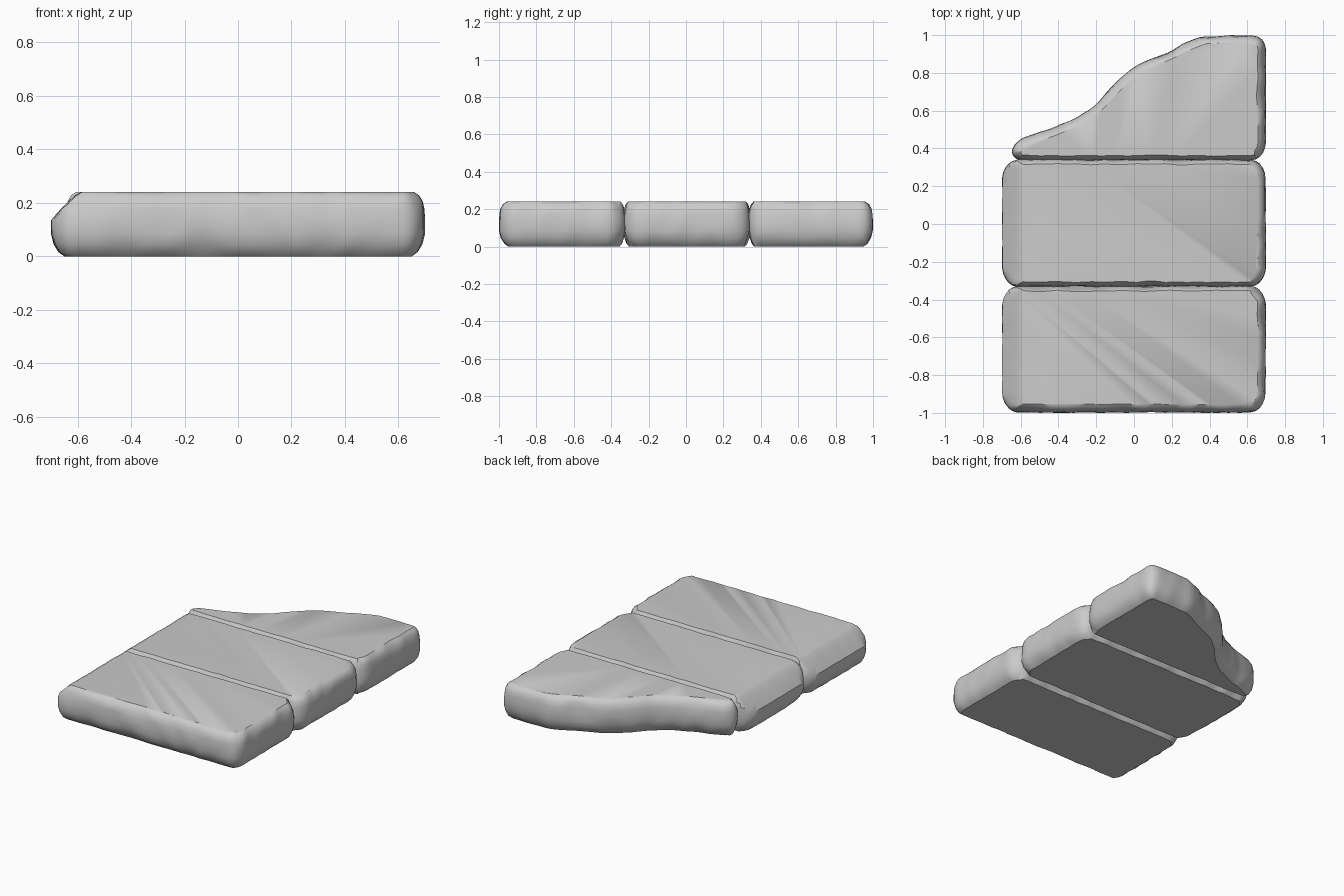
import bpy, bmesh
from mathutils import Vector, noise

if "Cube" in bpy.data.objects:
    bpy.data.objects.remove(bpy.data.objects["Cube"])

# Height levels of a stone: (z, inset from outline, left-hand chamfer, roughness)
LEVELS = [(0.004, 0.050, 0.05, 0.006), (0.016, 0.028, 0.025, 0.012),
          (0.045, 0.010, 0.005, 0.012), (0.085, 0.0, 0.0, 0.006),
          (0.135, 0.0, 0.0, 0.006), (0.175, 0.002, 0.035, 0.008),
          (0.205, 0.008, 0.065, 0.012), (0.228, 0.022, 0.09, 0.012),
          (0.241, 0.042, 0.115, 0.008)]


def resample(points, step=0.03, passes=2):
    """Even points along a closed outline, with softened corners."""
    pts = []
    for i, p in enumerate(points):
        a, b = Vector(p), Vector(points[(i + 1) % len(points)])
        n = max(1, round((b - a).length / step))
        pts += [a.lerp(b, k / n) for k in range(n)]
    for _ in range(passes):
        pts = [(pts[i - 1] + 2 * pts[i] + pts[(i + 1) % len(pts)]) / 4
               for i in range(len(pts))]
    return pts


def stone(name, outline, seams, chamfer_left, seed):
    """Loft worn rings up from a counter-clockwise outline."""
    pts = resample(outline)
    count = len(pts)
    bm = bmesh.new()
    rings = []
    for z, inset, chamfer, rough in LEVELS:
        ring = []
        for i, p in enumerate(pts):
            t = (pts[(i + 1) % count] - pts[i - 1]).normalized()
            inward = Vector((-t.y, t.x))
            at_seam = abs(t.x) > 0.9 and any(abs(p.y - s) < 0.04 for s in seams)
            wear = abs(noise.noise(Vector((p.x * 6, p.y * 6, z * 6 + seed)))) * rough * 1.8
            q = p + inward * (inset * (0.6 if at_seam else 1.0) + wear)
            if chamfer_left:
                q.x = max(q.x, -0.70 + chamfer + wear * 0.5)
            ring.append(bm.verts.new((q.x, q.y, z)))
        rings.append(ring)
    for low, high in zip(rings, rings[1:]):
        for i in range(count):
            j = (i + 1) % count
            bm.faces.new((low[i], low[j], high[j], high[i]))
    bm.faces.new(rings[-1])
    bm.faces.new(rings[0][::-1])
    # flatten the underside and keep the top level
    for v in rings[0]:
        v.co.z = 0.0
    bmesh.ops.remove_doubles(bm, verts=bm.verts, dist=0.0005)
    bmesh.ops.recalc_face_normals(bm, faces=bm.faces)
    mesh = bpy.data.meshes.new(name)
    bm.to_mesh(mesh)
    bm.free()
    obj = bpy.data.objects.new(name, mesh)
    bpy.context.collection.objects.link(obj)
    bpy.context.view_layer.objects.active = obj
    obj.select_set(True)
    bpy.ops.object.shade_smooth_by_angle(angle=0.6)
    obj.select_set(False)


def block(y0, y1, x0=-0.70, x1=0.70, cx=0.05, cy=0.07):
    """Rectangle with cut corners."""
    return [(x0 + cx, y0), (x1 - cx, y0), (x1, y0 + cy), (x1, y1 - cy),
            (x1 - cx, y1), (x0 + cx, y1), (x0, y1 - cy), (x0, y0 + cy)]


# Front and middle stones
stone("front_stone", block(-1.0, -0.325), [-0.325], True, 1.3)
stone("middle_stone", block(-0.335, 0.345), [-0.335, 0.345], True, 5.7)

# Broken back stone with the wavy diagonal edge
broken = [(-0.63, 0.335), (0.655, 0.335), (0.70, 0.40), (0.70, 0.96), (0.66, 1.0),
          (0.38, 1.0), (0.28, 0.97), (0.20, 0.92), (0.10, 0.88), (0.0, 0.835),
          (-0.10, 0.75), (-0.20, 0.635), (-0.30, 0.565), (-0.45, 0.505),
          (-0.61, 0.45), (-0.66, 0.385)]
stone("broken_back_stone", broken, [0.335], False, 9.1)
